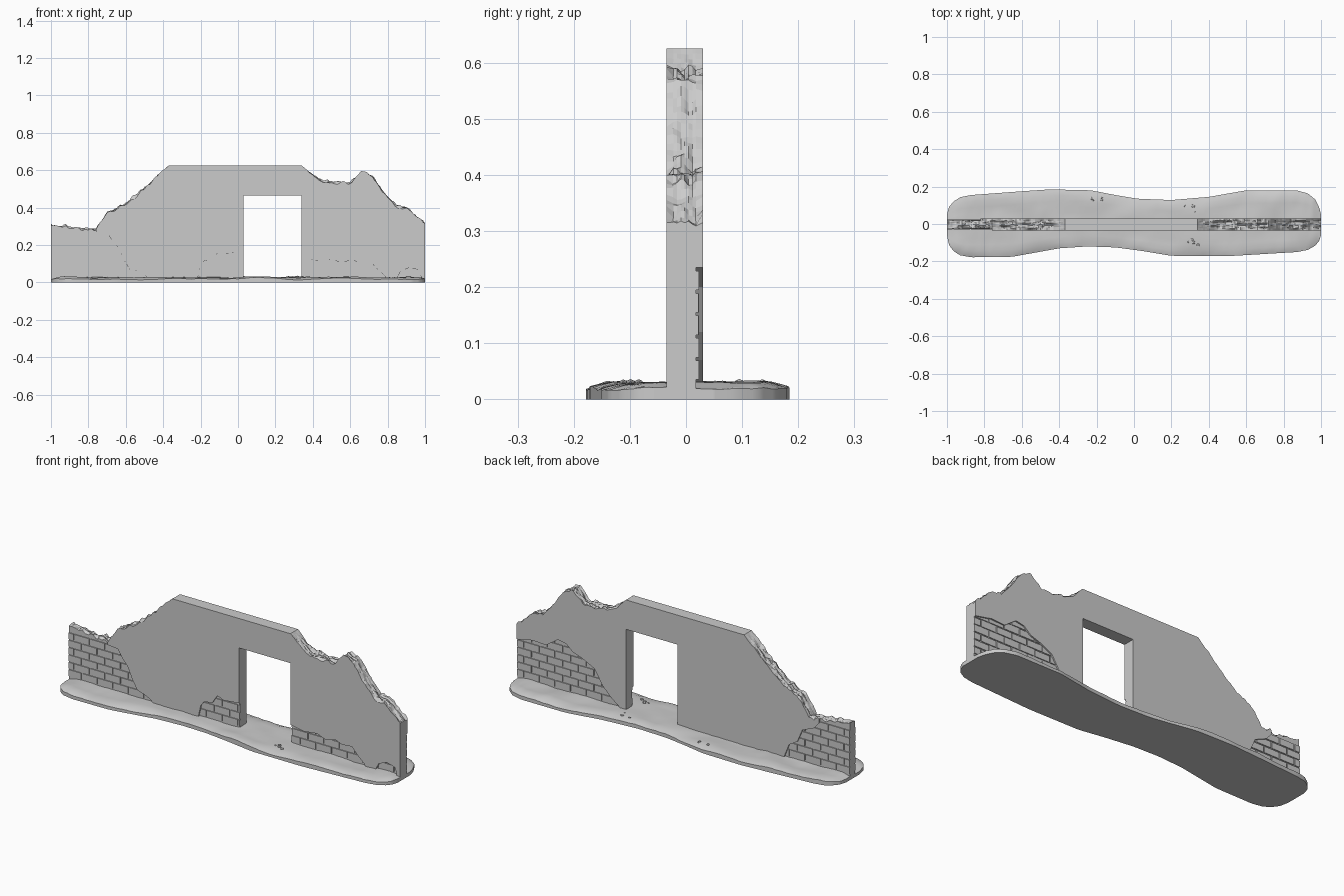
import bpy, bmesh, math, random
from mathutils import Vector, noise

cube = bpy.data.objects.get("Cube")
if cube:
    bpy.data.objects.remove(cube, do_unlink=True)
random.seed(4)

stone = bpy.data.materials.new("pale grey stone")
stone.use_nodes = True
grey = (0.6, 0.6, 0.6, 1)
stone.diffuse_color = grey
stone.node_tree.nodes["Principled BSDF"].inputs["Base Color"].default_value = grey


def finish(name, bm):
    bmesh.ops.recalc_face_normals(bm, faces=bm.faces)
    mesh = bpy.data.meshes.new(name)
    bm.to_mesh(mesh)
    bm.free()
    mesh.materials.append(stone)
    obj = bpy.data.objects.new(name, mesh)
    bpy.context.collection.objects.link(obj)
    return obj


def interp(points, x):
    for (xa, a), (xb, b) in zip(points, points[1:]):
        if x <= xb:
            return a + (b - a) * max(0, x - xa) / (xb - xa)
    return points[-1][1]


def spaced(a, b, step):
    n = max(1, round((b - a) / step))
    return [a + (b - a) * i / n for i in range(n + 1)]


# Broken skyline of the wall, level over the doorway
SKYLINE = [(-1, .31), (-.93, .3), (-.85, .285), (-.76, .285), (-.7, .37), (-.6, .42),
           (-.53, .475), (-.46, .54), (-.42, .58), (-.37, .625), (.34, .625), (.4, .57),
           (.45, .54), (.6, .53), (.66, .59), (.72, .565), (.78, .48), (.84, .41),
           (.9, .4), (1, .315)]
DOOR = (.03, .34, .465)
FRONT, BACK = -.035, .03
SKIN = .008


def skyline(x, y):
    rough = min(1, max(0, -.37 - x, x - .34) / .06)
    bump = noise.noise(Vector((x * 14, y * 40, 2))) * .012
    bump += noise.noise(Vector((x * 45, y * 70, 7))) * .014
    return interp(SKYLINE, x) + rough * bump


# Extrude an outline through y; its upper edge follows the skyline
def slab(name, lower, slices, step=.01):
    xs = [x for x in spaced(lower[0][0], lower[-1][0], step)]
    bm = bmesh.new()
    rings = []
    for y in slices:
        ring = [bm.verts.new((x, y, z)) for x, z in lower]
        ring += [bm.verts.new((x, y, skyline(x, y))) for x in reversed(xs)]
        rings.append(ring)
    for a, b in zip(rings, rings[1:]):
        n = len(a)
        for i in range(n):
            j = (i + 1) % n
            bm.faces.new((a[i], a[j], b[j], b[i]))
    bm.faces.new(rings[0])
    bm.faces.new(rings[-1])
    return finish(name, bm)


d0, d1, dz = DOOR
DOORWAY = [(d0, dz), (d1, dz)]

# Mortar core, open at the doorway
slab("wall_core", [(-1, 0), (d0, 0)] + DOORWAY + [(d1, 0), (1, 0)],
     spaced(FRONT + SKIN + .004, BACK - SKIN - .004, .0065))

# Plaster skins, cut away where brickwork shows
front_edge = [(-.76, .27), (-.7, .265), (-.67, .22), (-.64, .185), (-.61, .12),
              (-.58, .07), (-.54, .06), (-.5, .04), (-.46, 0), (-.22, 0),
              (-.2, .09), (-.18, .115), (-.13, .125), (-.1, .17), (-.06, .155),
              (d0, .165)] + DOORWAY + [
              (d1, .13), (.42, .115), (.5, .125), (.55, .105), (.61, .12), (.65, .105),
              (.71, .11), (.74, .075), (.78, .04), (.81, 0), (.84, 0),
              (.87, .06), (.92, .08), (.97, .065), (.985, 0), (1, 0)]
back_edge = [(-.82, .265), (-.79, .23), (-.72, .2), (-.69, .13), (-.64, .1), (-.6, 0),
             (d0, 0)] + DOORWAY + [
             (d1, 0), (.39, .04), (.43, .07), (.48, .12), (.53, .2), (.6, .235),
             (.66, .255), (.7, .29), (.75, .3), (.82, .25), (.9, .255), (1, .235)]
slab("front_plaster", front_edge, [FRONT, FRONT + SKIN + .005])
slab("back_plaster", back_edge, [BACK - SKIN - .005, BACK])


# Brick courses, running on beneath the plaster
def bricks(name, y, regions, pitch=.094, course=.04, gap=.006):
    bm = bmesh.new()
    for left, right, top in regions:
        row, z = 0, .035
        while z + course - gap < top:
            x = -1.2 + pitch / 2 * (row % 2)
            while x < right:
                a, b = max(x, left), min(x + pitch - gap, right)
                if b - a > .008:
                    box = bmesh.ops.create_cube(bm, size=1)["verts"]
                    deep = .009 + random.uniform(0, .0015)
                    bmesh.ops.scale(bm, vec=(b - a, deep, course - gap), verts=box)
                    bmesh.ops.translate(bm, verts=box,
                                        vec=((a + b) / 2, y, z + (course - gap) / 2))
                x += pitch
            row, z = row + 1, z + course
    finish(name, bm)


bricks("front_bricks", FRONT + SKIN + .004,
       [(-1, -.46, .28), (-.23, d0, .2), (d1, .985, .16)])
bricks("back_bricks", BACK - SKIN - .004, [(d1, 1, .31), (-1, -.6, .28)])

# Ground slab with a wavy outline and uneven top
NORTH = [(-1, .05), (-.99, .09), (-.965, .12), (-.93, .143), (-.87, .155), (-.6, .175),
         (-.45, .185), (-.23, .18), (-.1, .155), (.02, .135), (.2, .128), (.4, .145),
         (.6, .18), (.87, .18), (.93, .163), (.97, .13), (.99, .09), (1, .05)]
SOUTH = [(-1, -.06), (-.99, -.11), (-.965, -.145), (-.93, -.167), (-.87, -.178),
         (-.65, -.175), (-.4, -.13), (-.25, -.12), (-.1, -.125), (.05, -.145),
         (.2, -.17), (.5, -.172), (.87, -.15), (.93, -.138), (.97, -.115),
         (.99, -.09), (1, -.06)]
bm = bmesh.new()
xs = [math.sin(t * math.pi / 2) for t in spaced(-1, 1, .02)]
fractions = [0, .03, .1, .2, .3, .4, .5, .6, .7, .8, .9, .97, 1]
tops, floors = [], []
for x in xs:
    s, n = interp(SOUTH, x), interp(NORTH, x)
    top, floor = [], []
    for f in fractions:
        y = s + (n - s) * f
        edge = min(f * (n - s), (1 - f) * (n - s), (1 - abs(x)) * .6)
        z = .028 + .009 * noise.noise(Vector((x * 6, y * 9, 3)))
        z += .003 * noise.noise(Vector((x * 25, y * 25, 5)))
        z -= .009 * max(0, 1 - edge / .03)
        top.append(bm.verts.new((x, y, z)))
        floor.append(bm.verts.new((x, y, 0)))
    tops.append(top)
    floors.append(floor)
for grid in (tops, floors):
    for a, b in zip(grid, grid[1:]):
        for j in range(len(a) - 1):
            bm.faces.new((a[j], b[j], b[j + 1], a[j + 1]))
rim = lambda g: ([r[0] for r in g] + g[-1][1:] + [r[-1] for r in g[-2::-1]] + g[0][-2:0:-1])
up, down = rim(tops), rim(floors)
for i in range(len(up)):
    j = (i + 1) % len(up)
    bm.faces.new((up[i], up[j], down[j], down[i]))
ground = finish("ground_slab", bm)
bpy.context.view_layer.objects.active = ground
ground.select_set(True)
bpy.ops.object.shade_smooth_by_angle(angle=math.radians(35))

# Loose rubble beside the doorway
bm = bmesh.new()
for cx, cy in [(-.2, .12), (.3, .08), (.32, -.1)]:
    for k in range(4):
        rock = bmesh.ops.create_icosphere(bm, subdivisions=1, radius=random.uniform(.005, .01))
        bmesh.ops.scale(bm, vec=(1.2, 1, .7), verts=rock["verts"])
        spot = (cx + random.uniform(-.03, .03), cy + random.uniform(-.02, .02), .03)
        bmesh.ops.translate(bm, vec=spot, verts=rock["verts"])
finish("loose_rubble", bm)
